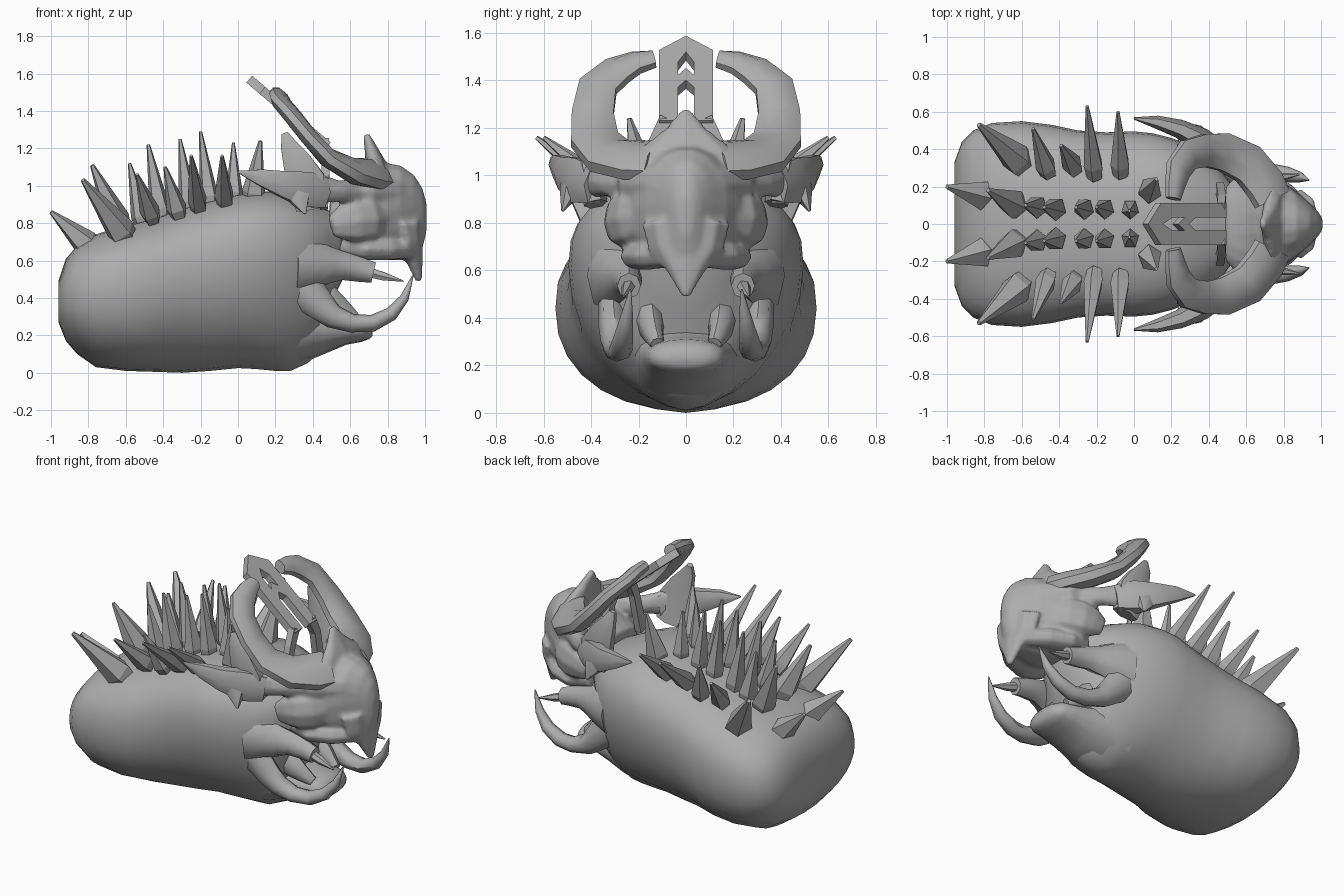
import bpy, bmesh, math
from mathutils import Vector

hide = bpy.data.materials.new("grey hide")
hide.diffuse_color = (0.42, 0.42, 0.42, 1)


def finish(name, bm, mirror=False, smooth=True, voxel=0):
    bmesh.ops.recalc_face_normals(bm, faces=bm.faces)
    me = bpy.data.meshes.new(name)
    bm.to_mesh(me)
    bm.free()
    ob = bpy.data.objects.new(name, me)
    bpy.context.collection.objects.link(ob)
    me.materials.append(hide)
    if mirror:
        m = ob.modifiers.new("mirror", 'MIRROR')
        m.use_axis = (False, True, False)
        m.use_mirror_merge = False
    if voxel:
        r = ob.modifiers.new("fuse", 'REMESH')
        r.mode, r.voxel_size, r.use_smooth_shade = 'VOXEL', voxel, True
        s = ob.modifiers.new("soften", 'SMOOTH')
        s.factor, s.iterations = .5, 4
    elif smooth:
        bpy.ops.object.select_all(action='DESELECT')
        ob.select_set(True)
        bpy.context.view_layer.objects.active = ob
        bpy.ops.object.shade_smooth_by_angle(angle=math.radians(50))
    return ob


def skin(bm, rings):
    """Bridge point rings into a capped surface."""
    vs = [[bm.verts.new(p) for p in r] for r in rings]
    n = len(vs[0])
    for a, b in zip(vs, vs[1:]):
        for i in range(n):
            bm.faces.new((a[i], a[(i + 1) % n], b[(i + 1) % n], b[i]))
    bm.faces.new(vs[0])
    bm.faces.new(vs[-1][::-1])


def loft(bm, sections, n=24, top=2.2):
    """Sections along x: x, bottom, top, half width, widest height, bottom roundness."""
    rings = []
    for x, zb, zt, w, zw, low in sections:
        ring = []
        for i in range(n):
            t = 2 * math.pi * i / n
            c, s = math.cos(t), math.sin(t)
            e = 2 / (top if s > 0 else low)
            c, s = (math.copysign(abs(v) ** e, v) for v in (c, s))
            ring.append((x, w * c, zw + s * (zt - zw if s > 0 else zw - zb)))
        rings.append(ring)
    skin(bm, rings)


def sweep(bm, path, normal=(0, 0, 1), n=8, turn=0, both=False):
    """Path points: x, y, z, half width, half thickness."""
    pts = [Vector(p[:3]) for p in path]
    nrm, rings = Vector(normal), []
    for i, p in enumerate(path):
        t = (pts[min(i + 1, len(pts) - 1)] - pts[max(i - 1, 0)]).normalized()
        side = nrm.cross(t).normalized()
        up = t.cross(side)
        rings.append([pts[i] + side * p[3] * math.cos(2 * math.pi * k / n + turn)
                      + up * p[4] * math.sin(2 * math.pi * k / n + turn) for k in range(n)])
    skin(bm, rings)
    if both:
        skin(bm, [[(v.x, -v.y, v.z) for v in r] for r in rings])


def limb(name, path, normal=(0, 0, 1), n=8, turn=0):
    bm = bmesh.new()
    sweep(bm, path, normal, n, turn)
    return finish(name, bm, True)


# Bulky body with flat back, pinched waist and narrowing throat
bm = bmesh.new()
loft(bm, [
    (-.96, .27, .49, .33, .39, 2.2), (-.92, .17, .61, .44, .40, 2.2), (-.86, .10, .68, .50, .42, 2.2),
    (-.76, .03, .74, .54, .43, 2.2), (-.60, .01, .79, .55, .44, 2.2), (-.44, .005, .83, .53, .46, 2.1),
    (-.30, .0, .88, .50, .51, 1.95), (-.15, .01, .92, .49, .57, 1.95), (0, .025, .955, .495, .62, 1.9),
    (.10, .02, .97, .485, .63, 1.85), (.20, .01, .97, .46, .63, 1.75), (.28, .01, .95, .43, .63, 1.7),
    (.37, .05, .92, .38, .63, 1.7), (.43, .10, .89, .33, .64, 1.8), (.48, .22, .87, .27, .66, 2),
    (.53, .44, .85, .20, .68, 2), (.60, .58, .82, .12, .70, 2)], n=28, top=2.6)
finish("body", bm)

# Lower jaw with raised lips
bm = bmesh.new()
loft(bm, [
    (.20, .03, .50, .28, .25, 2), (.34, .05, .46, .24, .26, 2), (.46, .10, .35, .20, .24, 2),
    (.58, .15, .32, .175, .24, 2.2), (.66, .165, .31, .16, .24, 2.4), (.70, .18, .29, .13, .23, 2.4),
    (.72, .20, .26, .08, .23, 2.2)], n=16)
finish("lower_jaw", bm)
limb("jaw_lip", [(.36, .17, .42, .07, .09), (.47, .15, .39, .06, .09), (.55, .14, .34, .045, .06),
                 (.63, .12, .29, .03, .03)])
limb("fang_socket", [(.30, .32, .58, .10, .17), (.42, .29, .58, .09, .13), (.50, .265, .575, .075, .095),
                     (.57, .25, .57, .065, .075), (.66, .24, .55, .055, .065),
                     (.725, .24, .535, .05, .055)])

# Back spikes: base, tip, radius
spikes = [
    ((-.60, .32, .72), (-.83, .53, 1.03), .09), ((-.46, .28, .83), (-.54, .51, 1.06), .063),
    ((-.32, .30, .85), (-.39, .42, 1.10), .063), ((-.21, .27, .88), (-.25, .63, 1.16), .06),
    ((-.07, .28, .91), (-.085, .60, 1.16), .06), ((-.79, .15, .67), (-1.0, .20, .86), .083),
    ((-.63, .10, .78), (-.78, .18, 1.11), .082), ((-.51, .09, .80), (-.58, .10, 1.12), .064),
    ((-.41, .08, .83), (-.48, .09, 1.22), .066), ((-.26, .08, .87), (-.31, .09, 1.25), .06),
    ((-.15, .08, .90), (-.20, .09, 1.29), .058), ((-.02, .08, .93), (-.025, .07, 1.23), .054),
    ((.08, .17, .93), (.12, .24, 1.24), .072)]
bm = bmesh.new()
for base, tip, r in spikes:
    a, b = Vector(base), Vector(tip)
    path = [(*a.lerp(b, f), r * k, r * k * .9) for f, k in ((-.05, .8), (.12, 1), (1, .16))]
    sweep(bm, path, (1, 0, .3), 5)
finish("back_spikes", bm, True, False)

# Skull fused with crest wall, beak, cheeks, lips and brows
slope = (.62, 0, .78)
bm = bmesh.new()
loft(bm, [
    (.49, .76, .92, .20, .86, 2), (.55, .68, .95, .26, .85, 2.1), (.61, .63, .99, .29, .84, 2.2),
    (.67, .61, 1.06, .28, .84, 2.3), (.72, .60, 1.12, .26, .84, 2.3), (.79, .60, 1.125, .23, .86, 2.3),
    (.87, .60, 1.11, .175, .88, 2.3), (.94, .60, 1.06, .11, .88, 2.2), (.985, .66, .99, .065, .86, 2.2),
    (1.008, .75, .91, .03, .84, 2)], n=18, top=2.1)
sweep(bm, [(.75, 0, 1.04, .27, .07), (.735, 0, 1.12, .19, .055), (.71, 0, 1.20, .085, .035),
           (.685, 0, 1.275, .02, .018)], (1, 0, 0))
sweep(bm, [(.89, 0, .80, .19, .10), (.91, 0, .68, .16, .08), (.945, 0, .60, .085, .045),
           (.968, 0, .49, .018, .018)], (1, 0, 0))
head_tubes = [
    [(.50, .31, .78, .03, .06), (.56, .29, .80, .06, .10), (.63, .27, .81, .075, .12),
     (.71, .23, .82, .075, .12), (.80, .16, .83, .04, .06)],
    [(.55, .20, .69, .05, .06), (.68, .20, .66, .08, .06), (.80, .16, .66, .07, .06),
     (.91, .08, .66, .05, .05)],
    [(.56, .26, .98, .05, .06), (.70, .23, .97, .06, .09), (.84, .13, .96, .05, .08),
     (.94, .05, .95, .03, .05)],
    [(.34, .42, 1.0, .045, .10), (.44, .39, .985, .045, .08), (.54, .33, .97, .05, .06),
     (.66, .22, .96, .06, .08)]]
for path in head_tubes:
    sweep(bm, path, both=True)
finish("skull", bm, voxel=.013)

# Flat ribbon frill horns with blunt stepped tips
limb("frill_horn", [
    (.74, .13, 1.065, .12, .06), (.70, .21, 1.065, .125, .065), (.61, .32, 1.08, .12, .065),
    (.48, .385, 1.15, .11, .055), (.38, .393, 1.26, .095, .05), (.29, .37, 1.375, .09, .048),
    (.235, .29, 1.44, .082, .045), (.22, .21, 1.475, .062, .042), (.21, .135, 1.49, .045, .036)],
    slope, 8, math.pi / 8)

# Central looped bars: flat outlines (x, y) laid on the sloping frill plane
bm = bmesh.new()
off = Vector((.65, 0, .76)) * .024
for outline in ([(.06, 0), (.13, .113), (.48, .113), (.48, .034), (.19, .034), (.14, 0)],
                [(.22, 0), (.26, .04), (.32, .04), (.28, 0)]):
    mid = [Vector((x, y, 1.57 - (x - .06) * .85)) for x, y in outline]
    skin(bm, [[p - off for p in mid], [p + off for p in mid]])
sweep(bm, [(.465, .08, 1.24, .045, .03), (.47, .13, 1.14, .04, .03), (.46, .19, .88, .045, .03)],
      (1, 0, 0), 4, math.pi / 4)
finish("centre_bars", bm, True, False)

# Collar: swept-back ear spike, lower barb and upright plate reaching the horn
limb("ear_spike", [(.46, .38, .96, .06, .09), (.36, .45, .98, .065, .11), (.24, .51, 1.01, .05, .08),
                   (.12, .545, 1.045, .035, .05), (.0, .565, 1.075, .006, .006)], n=6)
limb("ear_barb", [(.30, .46, 1.0, .06, .08), (.33, .49, .93, .045, .06), (.36, .52, .85, .006, .006)],
     (1, 0, 0), 6)
limb("collar_plate", [(.39, .38, .88, .05, .09), (.36, .41, 1.03, .05, .12),
                      (.31, .41, 1.14, .04, .085), (.27, .41, 1.22, .03, .05),
                      (.25, .40, 1.28, .02, .02)], (1, 0, 0), 6)

# Forward fangs
limb("fang", [(.69, .24, .54, .03, .03), (.78, .25, .515, .025, .025), (.885, .265, .49, .004, .004)],
     n=6)

# Upcurved jaw tusks
limb("jaw_tusk", [
    (.34, .31, .46, .06, .11), (.43, .31, .37, .06, .085), (.51, .30, .30, .06, .065),
    (.61, .29, .265, .055, .05), (.72, .275, .265, .05, .045), (.82, .265, .315, .042, .038),
    (.89, .25, .40, .028, .025), (.935, .235, .52, .004, .004)], (-.3, 0, 1))
